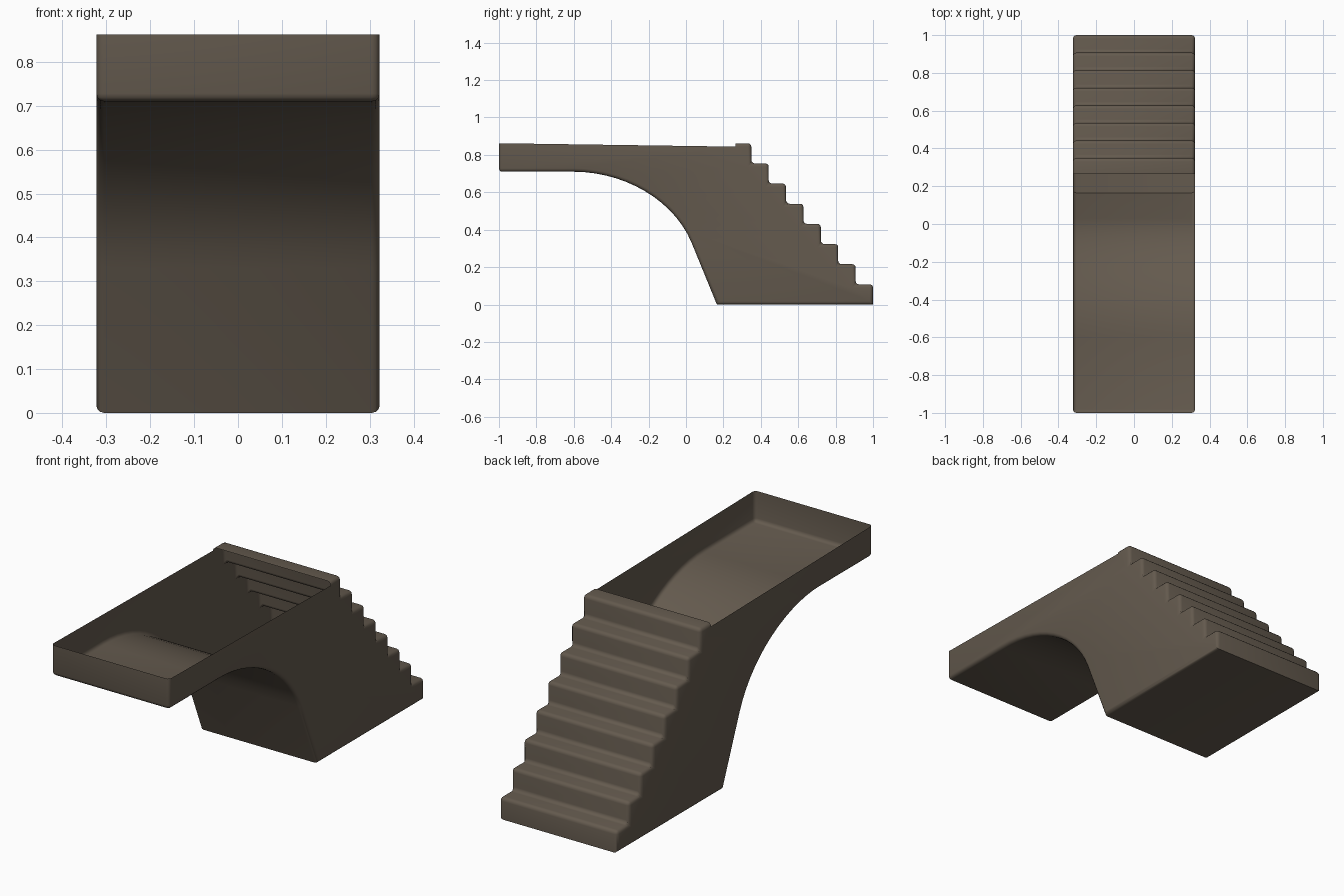
import bpy, bmesh, math

if "Cube" in bpy.data.objects:
    bpy.data.objects.remove(bpy.data.objects["Cube"])

W, TOP, STEPS = 0.323, 0.862, 8
RISE, RUN = TOP / STEPS, 0.093
LIP_Y = 0.265           # rear end of the open top
R = 0.018               # edge rounding

mat = bpy.data.materials.new("brown_grey")
mat.diffuse_color = (0.127, 0.102, 0.076, 1)
mat.use_nodes = True
mat.node_tree.nodes["Principled BSDF"].inputs["Base Color"].default_value = mat.diffuse_color

# side profile (y, z, rounded across the width?)
prof = [(-1, TOP, False), (-1, 0.71, True)]
P = [(-0.6, 0.71), (-0.33, 0.71), (-0.065, 0.56), (0.03, 0.33)]
N = 14
for i in range(N + 1):      # curved underside
    t = i / N
    c = ((1-t)**3, 3*t*(1-t)**2, 3*t*t*(1-t), t**3)
    prof.append((sum(a*p[0] for a, p in zip(c, P)),
                 sum(a*p[1] for a, p in zip(c, P)), False))
prof += [(0.165, 0, False), (1, 0, False)]
for k in range(STEPS):      # stair treads and risers
    y = 1 - RUN * k
    prof.append((y, RISE * (k + 1), True))
    if k < STEPS - 1:
        prof.append((y - RUN, RISE * (k + 1), True))
prof.append((LIP_Y, TOP, False))

# closed prism
bm = bmesh.new()
left = [bm.verts.new((-W, y, z)) for y, z, _ in prof]
right = [bm.verts.new((W, y, z)) for y, z, _ in prof]
n = len(prof)
bm.faces.new(left)
bm.faces.new(right[::-1])
for i in range(n):
    j = (i + 1) % n
    bm.faces.new((left[j], left[i], right[i], right[j]))
bmesh.ops.recalc_face_normals(bm, faces=bm.faces[:])

# round the outline edges (all but the open rim) and the step edges
edges = []
for i in range(n):
    if i < n - 1:
        for s in (left, right):
            edges.append(bm.edges.get((s[i], s[i + 1])))
    if prof[i][2]:
        edges.append(bm.edges.get((left[i], right[i])))
bmesh.ops.bevel(bm, geom=edges, offset=R, segments=3, profile=0.5,
                affect='EDGES', clamp_overlap=False)

# open the top of the hollow shell
bm.normal_update()
bmesh.ops.delete(bm, geom=[f for f in bm.faces if f.normal.z > 0.95 and
                 f.calc_center_median().z > TOP - 0.01 and
                 f.calc_center_median().y < 0.1], context='FACES')
me = bpy.data.meshes.new("stair_shell")
bm.to_mesh(me)
bm.free()
me.materials.append(mat)
ob = bpy.data.objects.new("stair_shell", me)
bpy.context.collection.objects.link(ob)
bpy.context.view_layer.objects.active = ob
ob.select_set(True)
bpy.ops.object.shade_smooth_by_angle(angle=math.radians(35))
